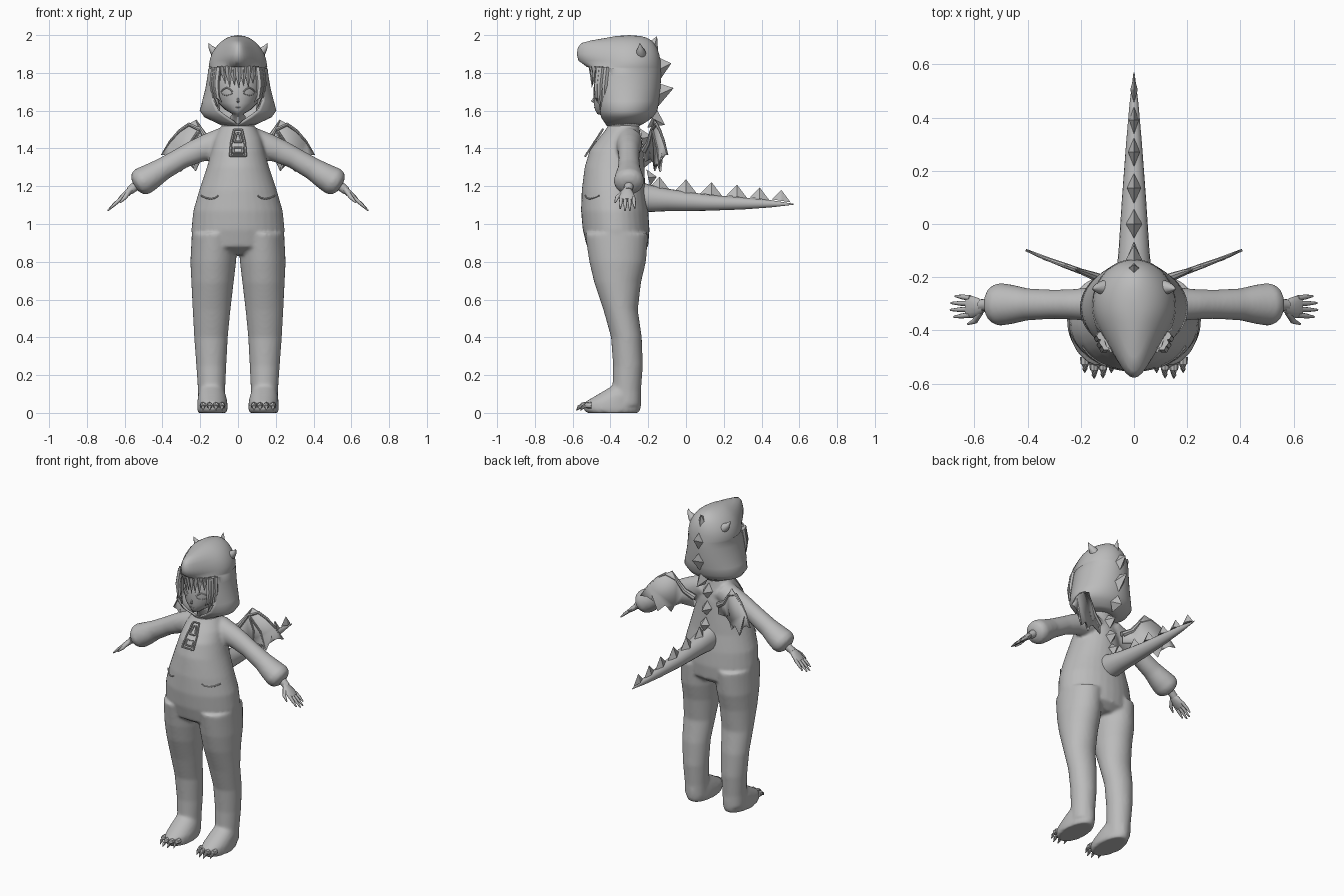
import bpy, bmesh, math
from mathutils import Vector as V

grey = bpy.data.materials.new("soft grey")
grey.diffuse_color = (0.5, 0.5, 0.5, 1)


def finish(name, bm, angle=40, mirror=False, thick=0):
    bmesh.ops.recalc_face_normals(bm, faces=bm.faces)
    me = bpy.data.meshes.new(name)
    bm.to_mesh(me)
    bm.free()
    me.shade_smooth()
    me.set_sharp_from_angle(angle=math.radians(angle))
    me.materials.append(grey)
    ob = bpy.data.objects.new(name, me)
    bpy.context.collection.objects.link(ob)
    if thick:
        m = ob.modifiers.new("thickness", 'SOLIDIFY')
        m.thickness, m.offset = thick, -1
    if mirror:
        ob.modifiers.new("mirror", 'MIRROR').use_mirror_merge = False
    return ob


def loft(bm, rings):
    """Skin closed rings of points and cap both ends."""
    vs = [[bm.verts.new(p) for p in r] for r in rings]
    n = len(vs[0])
    for a, b in zip(vs, vs[1:]):
        for i in range(n):
            bm.faces.new((a[i], a[(i + 1) % n], b[(i + 1) % n], b[i]))
    bm.faces.new(vs[0])
    bm.faces.new(vs[-1])


def ring(c, u, v, n=32):
    return [V(c) + V(u) * math.cos(2 * math.pi * i / n) + V(v) * math.sin(2 * math.pi * i / n)
            for i in range(n)]


def level(z, x0, x1, y0, y1, n=32):
    """Horizontal ellipse filling the given x and y ranges."""
    return ring(((x0 + x1) / 2, (y0 + y1) / 2, z), ((x1 - x0) / 2, 0, 0), (0, (y1 - y0) / 2, 0), n)


def tube(bm, pts, radii, n=8):
    """Round tube through points; radii is one number or one per point."""
    pts = [V(p) for p in pts]
    if not isinstance(radii, (list, tuple)):
        radii = [radii] * len(pts)
    rings = []
    for i, p in enumerate(pts):
        d = (pts[min(i + 1, len(pts) - 1)] - pts[max(i - 1, 0)]).normalized()
        u = d.cross(V((0, 1, 0)) if abs(d.y) < .9 else V((1, 0, 0))).normalized()
        rings.append(ring(p, u * radii[i], d.cross(u) * radii[i], n))
    loft(bm, rings)


def pyramid(bm, base, along, side, tip):
    """Diamond-based spike."""
    b, a, s = V(base), V(along), V(side)
    q = [bm.verts.new(p) for p in (b + a, b + s, b - a, b - s)]
    t = bm.verts.new(tip)
    for i in range(4):
        bm.faces.new((q[i], q[(i + 1) % 4], t))
    bm.faces.new(q)


# Suit body: torso, legs, feet and sleeves fused into one smooth skin
bm = bmesh.new()
torso = [(1.545, .07, -.40, -.25), (1.50, .10, -.425, -.245), (1.45, .125, -.465, -.235),
         (1.39, .14, -.51, -.225), (1.30, .165, -.537, -.22), (1.18, .205, -.552, -.215),
         (1.07, .237, -.556, -.20), (.97, .247, -.547, -.193), (.88, .24, -.525, -.20),
         (.84, .18, -.46, -.25)]
loft(bm, [level(z, -r, r, f, b) for z, r, f, b in torso])
legs = [(.95, .005, .245, -.535, -.2), (.8, .01, .252, -.512, -.212), (.69, .023, .247, -.486, -.238),
        (.545, .04, .24, -.437, -.255), (.4, .054, .232, -.397, -.234), (.25, .062, .221, -.386, -.228),
        (.12, .068, .212, -.39, -.238), (.04, .07, .21, -.385, -.24)]
feet = [(0, .06, .212, -.525, -.25), (.02, .055, .216, -.545, -.24), (.055, .056, .215, -.54, -.236),
        (.09, .063, .212, -.48, -.236), (.14, .08, .2, -.395, -.25)]
sleeves = [(.06, 1.45, .07, .07), (.15, 1.408, .075, .066), (.22, 1.385, .065, .058), (.3, 1.348, .057, .055),
           (.4, 1.29, .06, .06), (.46, 1.252, .07, .074), (.505, 1.226, .076, .081),
           (.53, 1.21, .066, .07), (.545, 1.2, .035, .037)]
for s in (1, -1):
    for part in (legs, feet):
        loft(bm, [level(z, s * a, s * b, f, k) for z, a, b, f, k in part])
    loft(bm, [ring((s * x, -.302, z), (s * .54 * r, 0, .84 * r), (0, ry, 0)) for x, z, r, ry in sleeves])
body = finish("suit_body", bm, 180)
m = body.modifiers.new("fuse", 'REMESH')
m.mode, m.voxel_size, m.use_smooth_shade = 'VOXEL', .01, True
m = body.modifiers.new("soften", 'SMOOTH')
m.factor, m.iterations = .5, 6

# Toe claws
bm = bmesh.new()
for x, y in ((.085, -.50), (.117, -.52), (.15, -.522), (.185, -.50)):
    tube(bm, [(x, y, .04), (x, y - .025, .04), (x, y - .045, .03), (x, y - .06, .012)], [.018, .016, .01, .001])
finish("toe_claws", bm, mirror=True)

# Hands
bm = bmesh.new()
tube(bm, [(.53, -.302, 1.21), (.575, -.305, 1.175)], [.026, .022], 12)
loft(bm, [ring((x, -.312, z), (.54 * r, 0, .84 * r), (0, ry, 0), 12)
          for x, z, r, ry in ((.565, 1.185, .018, .02), (.585, 1.165, .018, .034),
                              (.61, 1.143, .016, .042), (.63, 1.125, .011, .038))])
for k, reach in ((-1.5, .055), (-.5, .068), (.5, .066), (1.5, .05)):
    y = -.31 + k * .021
    tube(bm, [(.615, y, 1.138), (.625 + reach * .45, y + k * .003, 1.13 - reach * .4),
              (.622 + reach, y + k * .005, 1.125 - reach * .8)], [.011, .009, .004])
tube(bm, [(.578, -.33, 1.17), (.598, -.365, 1.14), (.625, -.376, 1.113)], [.013, .011, .004])
finish("hands", bm, 60, True)

# Hood with snout: z, half width, back y, front y, opening half width, snout reach
hood = [(1.52, .085, -.245, -.42, 0, 0), (1.54, .125, -.21, -.435, .025, 0), (1.565, .178, -.175, -.46, .065, 0),
        (1.60, .203, -.152, -.48, .108, 0), (1.65, .19, -.142, -.495, .132, 0), (1.72, .172, -.135, -.50, .135, 0),
        (1.78, .162, -.132, -.495, .13, 0), (1.822, .157, -.132, -.49, .124, 0),
        (1.832, .155, -.133, -.47, 0, .055), (1.865, .15, -.135, -.465, 0, .105), (1.90, .14, -.142, -.46, 0, .118),
        (1.935, .118, -.155, -.45, 0, .122), (1.958, .098, -.17, -.435, 0, .118), (1.972, .08, -.185, -.42, 0, .08),
        (1.985, .06, -.205, -.405, 0, .02), (1.995, .033, -.24, -.37, 0, 0), (2.0, 0, -.30, -.30, 0, 0)]
bm = bmesh.new()
N = 56
rows = []
for z, rx, yb, yf, w, ext in hood:
    reach = math.pi - (math.asin(w / rx) if w else 0)
    row = []
    for i in range(N + 1):
        a = reach * (2 * i / N - 1)
        y = (yb + yf) / 2 + (yb - yf) / 2 * math.cos(a) - ext * max(0, -math.cos(a)) ** 5
        row.append(bm.verts.new((rx * math.sin(a), y, z)))
    rows.append(row)
for a, b in zip(rows, rows[1:]):
    for i in range(N):
        bm.faces.new((a[i], a[i + 1], b[i + 1], b[i]))
bmesh.ops.remove_doubles(bm, verts=bm.verts, dist=.0005)
finish("hood", bm, 55, thick=.012)

# Hood teeth along the brim
bm = bmesh.new()
for i in range(-4, 5):
    a = i * .3
    p = V((.115 * math.sin(a), -.415 - .095 * math.cos(a), 1.836))
    pyramid(bm, p, (.015 * math.cos(a), .015 * math.sin(a), 0), (0, .007, 0), p - V((0, 0, .036)))
finish("hood_teeth", bm, 20)

# Hood horns
bm = bmesh.new()
tube(bm, [(.095, -.238, 1.89), (.125, -.24, 1.912), (.143, -.242, 1.932), (.157, -.245, 1.957)],
     [.031, .025, .014, .001], 12)
finish("horns", bm, mirror=True)

# Head and neck
head = [(1.50, .04, -.40, -.28), (1.57, .04, -.42, -.28), (1.582, .03, -.47, -.27), (1.605, .068, -.482, -.25),
        (1.64, .103, -.488, -.23), (1.70, .125, -.49, -.21), (1.78, .127, -.485, -.20), (1.84, .11, -.45, -.22)]
bm = bmesh.new()
loft(bm, [level(z, -r, r, f, b) for z, r, f, b in head])
tube(bm, [(0, -.48, 1.675), (0, -.497, 1.65), (0, -.484, 1.643)], [.003, .007, .004])
finish("head", bm, 60)

# Eyelids, eyes and mouth
def face_y(x, rx=.125):
    return -.35 - .14 * math.sqrt(1 - (x / rx) ** 2)

bm = bmesh.new()
for h, z, r in ((.022, 1.70, .004), (-.012, 1.692, .002)):
    tube(bm, [(x, face_y(x), z + h * math.sin((x - .03) / .06 * math.pi)) for x in (.03, .042, .06, .078, .09)], r, 6)
tube(bm, [(0, -.486, 1.617), (.014, -.484, 1.616)], .002, 6)
finish("facial_features", bm, mirror=True)

# Fringe and side locks
bm = bmesh.new()
for i in range(-4, 5):
    x = i * .026
    y = face_y(x) - .016
    z = 1.715 + .012 * (i % 2) + .0015 * i * i
    pyramid(bm, (x, y + .008, 1.83), (.024, .006 * i / 4, 0), (0, .016, 0), (x * .95 + .006, y + .008, z))
for s in (1, -1):
    for x, y, tip in ((.115, -.445, 1.60), (.105, -.46, 1.645), (.125, -.42, 1.58)):
        tube(bm, [(s * x, y, 1.83), (s * (x + .01), y - .01, 1.74), (s * (x + .002), y - .012, 1.67),
                  (s * (x - .02), y - .01, tip)], [.016, .016, .012, .001], 6)
finish("hair", bm, 35)

# Tail
tail = [(-.28, .07, 1.05, 1.24), (-.2, .068, 1.063, 1.21), (-.1, .058, 1.068, 1.187), (.1, .045, 1.07, 1.157),
        (.3, .03, 1.077, 1.14), (.45, .017, 1.088, 1.126), (.57, .002, 1.102, 1.107)]
bm = bmesh.new()
loft(bm, [ring((0, y, (a + b) / 2), (r, 0, 0), (0, 0, (b - a) / 2), 20) for y, r, a, b in tail])
finish("tail", bm, 60)

# Spikes down hood, back and tail: base y z, half length y z, tip y z
spikes = [(-.175, 1.915, .03, -.04, -.153, 1.995), (-.14, 1.82, 0, -.06, -.078, 1.85),
          (-.145, 1.685, 0, -.06, -.065, 1.72), (-.18, 1.56, -.025, -.05, -.112, 1.525),
          (-.235, 1.455, .008, -.05, -.175, 1.46), (-.226, 1.345, .003, -.05, -.165, 1.345),
          (-.2, 1.245, .01, -.045, -.155, 1.25)]
for i, y in enumerate((-.14, 0, .135, .27, .39, .505)):
    spikes.append((y, 1.175 - .0105 * i, .064 - .003 * i, -.008, y, 1.25 - .014 * i))
bm = bmesh.new()
for i, (y, z, dy, dz, ty, tz) in enumerate(spikes):
    w = .034 if i < 8 else .034 - .004 * (i - 7)
    pyramid(bm, (0, y, z), (0, dy, dz), (w, 0, 0), (0, ty, tz))
finish("back_spikes", bm, 25)

# Wings: scalloped membrane with a bony leading edge
def wing(x, z):
    return (x, -.215 + .37 * (x - .1), z)

bm = bmesh.new()
outline = [(.09, 1.39), (.15, 1.43), (.19, 1.49), (.222, 1.552), (.26, 1.53), (.31, 1.495), (.36, 1.44),
           (.408, 1.365), (.37, 1.365), (.34, 1.35), (.32, 1.325), (.305, 1.275), (.285, 1.315),
           (.26, 1.32), (.24, 1.31), (.225, 1.28), (.205, 1.325), (.17, 1.345), (.09, 1.33)]
bm.faces.new([bm.verts.new(wing(*p)) for p in outline])
bmesh.ops.triangulate(bm, faces=bm.faces)
finish("wing_membranes", bm, mirror=True, thick=.008)
bm = bmesh.new()
tube(bm, [wing(*p) for p in outline[:4]], [.02, .016, .012, .002])
tube(bm, [wing(*p) for p in ((.2, 1.5), (.26, 1.528), (.31, 1.493), (.36, 1.438), (.408, 1.365))],
     [.011, .01, .008, .006, .001])
for x, z in ((.305, 1.275), (.225, 1.28)):
    tube(bm, [wing(.205, 1.5), wing((x + .215) / 2 + .012, 1.4), wing(x, z)], [.007, .006, .001])
finish("wing_bones", bm, mirror=True)

# Zip pull: open frame with an inner bar, lying on the chest
def chest(x, z):
    return (x, -.533 + .66 * (z - 1.36), z)

bm = bmesh.new()
for loop in ([(.042, 1.36), (.036, 1.43), (.02, 1.5), (-.02, 1.5), (-.036, 1.43), (-.042, 1.36)],
             [(.026, 1.375), (.024, 1.405), (-.024, 1.405), (-.026, 1.375)],
             [(.02, 1.435), (.008, 1.48), (-.008, 1.48), (-.02, 1.435)]):
    for a, b in zip(loop, loop[1:] + loop[:1]):
        tube(bm, [chest(*a), chest(*b)], .006, 6)
finish("zip_pull", bm)

# Pocket edges
bm = bmesh.new()
tube(bm, [(x, -.384 - .17 * math.sqrt(1 - (x / .218) ** 2), z)
          for x, z in ((.105, 1.15), (.12, 1.138), (.145, 1.133), (.17, 1.138), (.195, 1.15))], .004, 6)
finish("pocket_edges", bm, mirror=True)
